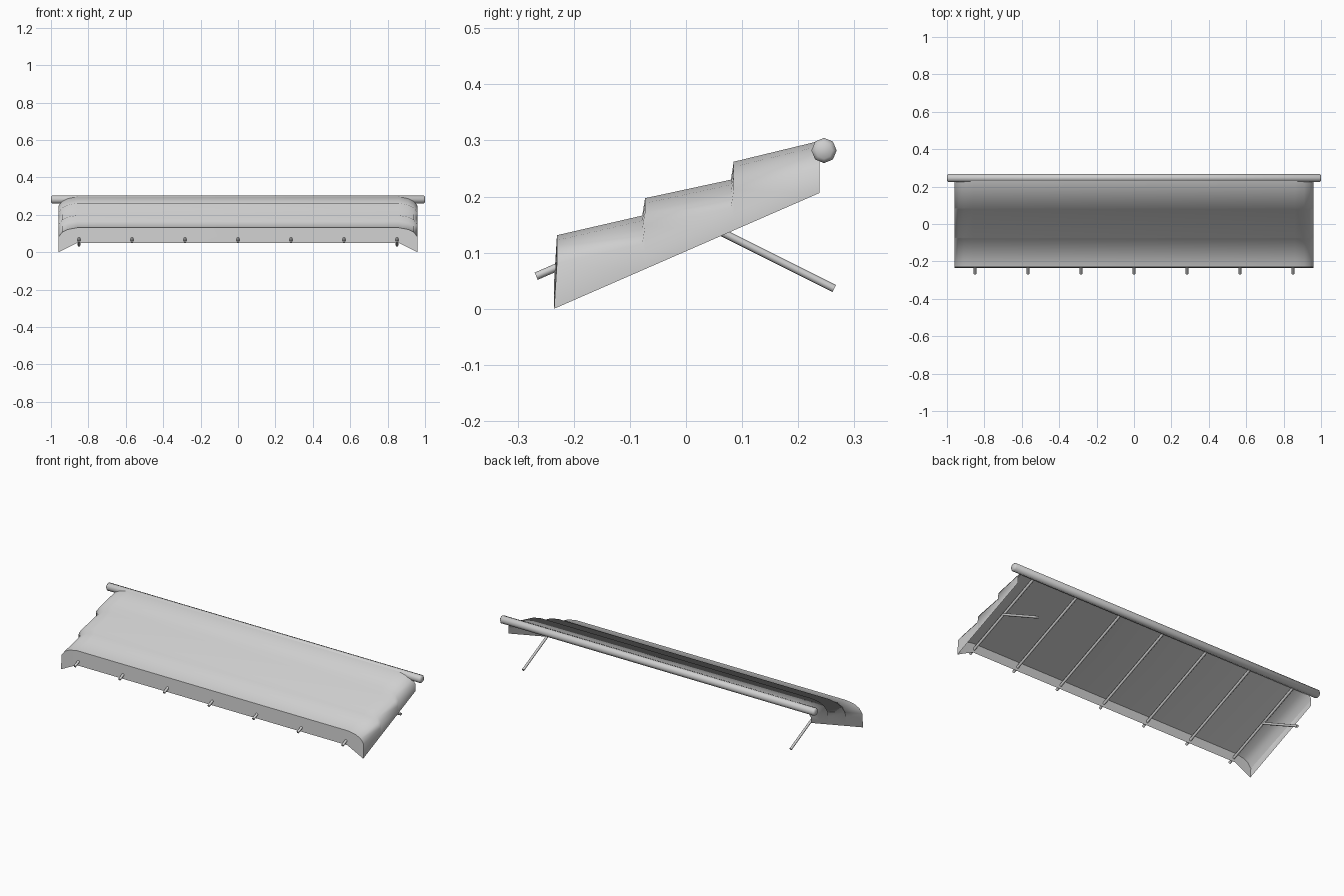
import bpy, bmesh, math
from mathutils import Vector

cube = bpy.data.objects.get("Cube")
if cube:
    bpy.data.objects.remove(cube)

grey = bpy.data.materials.new("light_grey")
grey.use_nodes = True
colour = (0.62, 0.62, 0.62, 1)
grey.diffuse_color = colour
grey.node_tree.nodes["Principled BSDF"].inputs["Base Color"].default_value = colour


def finish(name, bm, angle):
    mesh = bpy.data.meshes.new(name)
    bm.to_mesh(mesh)
    bm.free()
    obj = bpy.data.objects.new(name, mesh)
    bpy.context.collection.objects.link(obj)
    mesh.materials.append(grey)
    bpy.ops.object.select_all(action='DESELECT')
    bpy.context.view_layer.objects.active = obj
    obj.select_set(True)
    bpy.ops.object.shade_smooth_by_angle(angle=math.radians(angle))
    return obj


def rod(name, start, end, radius, sides=8, bevel=0):
    """Cylinder between two points, optionally with chamfered ends."""
    start, end = Vector(start), Vector(end)
    axis = end - start
    bm = bmesh.new()
    bmesh.ops.create_cone(bm, cap_ends=True, segments=sides, radius1=radius,
                          radius2=radius, depth=axis.length)
    if bevel:
        rims = [e for e in bm.edges if abs(e.verts[0].co.z - e.verts[1].co.z) < 1e-5]
        bmesh.ops.bevel(bm, geom=rims, offset=bevel, segments=1, affect='EDGES')
    bm.transform(axis.to_track_quat('Z', 'Y').to_matrix().to_4x4())
    bmesh.ops.translate(bm, verts=bm.verts, vec=(start + end) / 2)
    return finish(name, bm, 50)


def sheet(bm, grid):
    """Skin a grid of points with quads."""
    rows = [[bm.verts.new(p) for p in row] for row in grid]
    for a, b in zip(rows, rows[1:]):
        for i in range(len(a) - 1):
            bm.faces.new((a[i], a[i + 1], b[i + 1], b[i]))


# Half of the cross-section: x and drop towards the drooping shoulder
half = [(0.86, 0), (0.91, 0.009), (0.94, 0.024), (0.96, 0.05)]
section = [(-x, d) for x, d in reversed(half)] + half
END = 0.96


def hem(y):
    """Height of the side panel's lower edge."""
    return 0.205 * (y + 0.235) / 0.47


# Canopy: front valance, three stepped bands and both side panels
steps = [(-0.23, 0.131), (-0.078, 0.166), (-0.073, 0.197),
         (0.08, 0.23), (0.085, 0.262), (0.238, 0.299)]
bm = bmesh.new()
grid = [[(x, -0.235, 0.05 * (1 - max(0, abs(x) - 0.86) / 0.1)) for x, d in section]]
grid += [[(x, y, z - d) for x, d in section] for y, z in steps]
grid = [[(-END, r[0][1], hem(r[0][1]))] + r + [(END, r[0][1], hem(r[0][1]))] for r in grid]
sheet(bm, grid)
bmesh.ops.remove_doubles(bm, verts=bm.verts, dist=0.0005)
bmesh.ops.dissolve_degenerate(bm, edges=bm.edges, dist=0.0001)
finish("canopy", bm, 70)

# Flat lining under the bands
bm = bmesh.new()
sheet(bm, [[(x, y, z - d) for x, d in reversed(section)]
           for y, z in ((-0.231, 0.1), (0.238, 0.288))])
finish("lining", bm, 70)

# Roller tube along the back
rod("roller_tube", (-1, 0.246, 0.282), (1, 0.246, 0.282), 0.0225, 8, 0.007)

# Ribs under the lining
for i in range(7):
    x = -0.85 + i * 1.7 / 6
    rod(f"rib_{i + 1}", (x, -0.267, 0.058), (x, 0.24, 0.278), 0.007)

# Support struts at both end ribs
for side, x in (("right", -0.85), ("left", 0.85)):
    rod(f"strut_{side}", (x, -0.005, 0.171), (x, 0.264, 0.036), 0.007)
